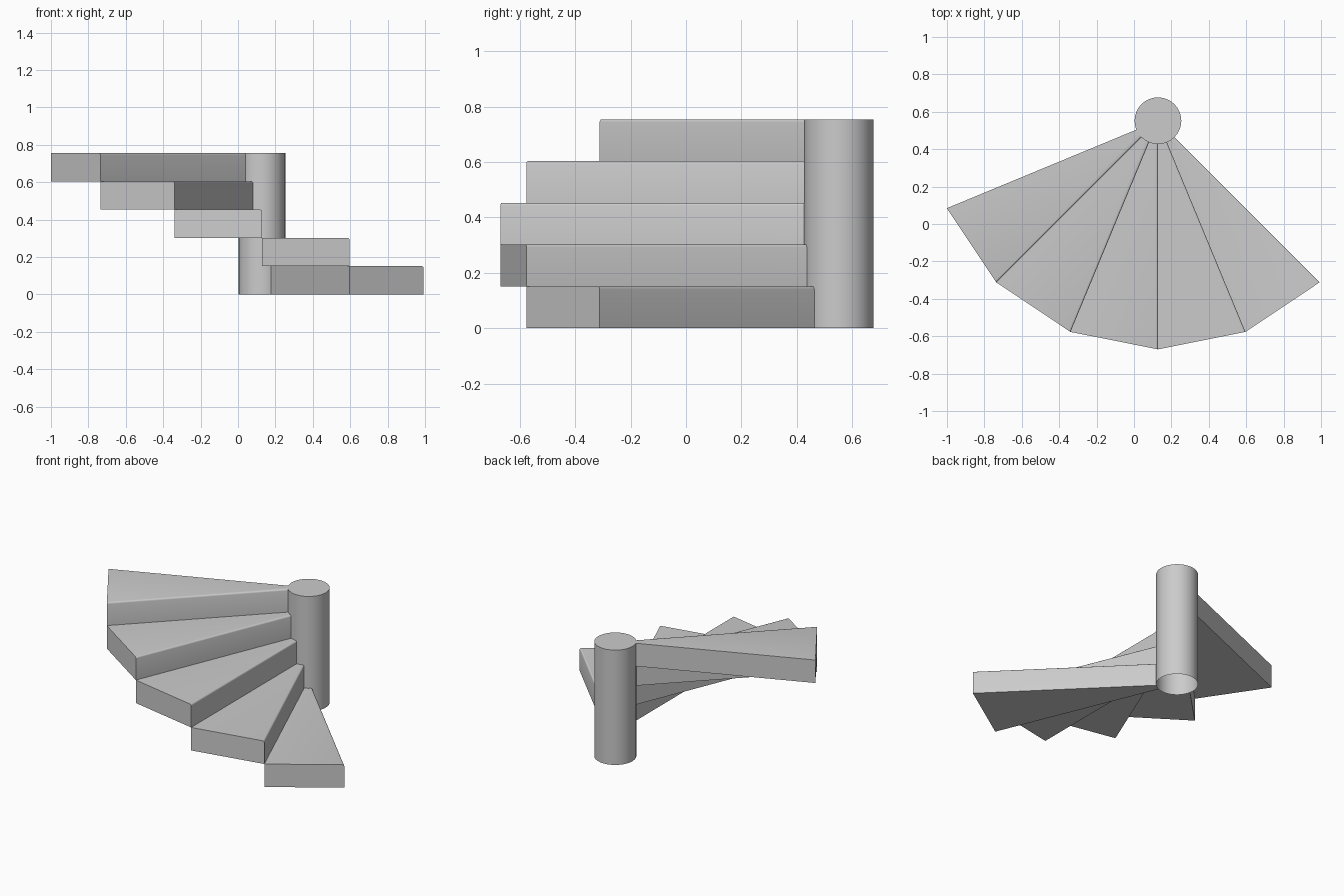
import bpy, bmesh
from math import radians, cos, sin, pi

if "Cube" in bpy.data.objects:
    bpy.data.objects.remove(bpy.data.objects["Cube"])

CX, CY = 0.128, 0.552        # column axis
R_IN, R_OUT = 0.125, 1.222   # column radius, tread reach
STEPS, RISE, SWEEP = 5, 0.151, 22.5
SIDES = 32


def finish(bm, name):
    bmesh.ops.recalc_face_normals(bm, faces=bm.faces)
    me = bpy.data.meshes.new(name)
    bm.to_mesh(me)
    bm.free()
    ob = bpy.data.objects.new(name, me)
    bpy.context.collection.objects.link(ob)
    bpy.context.view_layer.objects.active = ob
    ob.select_set(True)
    bpy.ops.object.shade_smooth_by_angle(angle=radians(35))
    ob.select_set(False)
    return ob


def polar(r, deg):
    a = radians(deg)
    return CX + r * cos(a), CY + r * sin(a)


# central column: capped on top, open underneath
bm = bmesh.new()
rings = [[bm.verts.new((*polar(R_IN, 360 * i / SIDES), z)) for i in range(SIDES)]
         for z in (0, STEPS * RISE)]
for i in range(SIDES):
    j = (i + 1) % SIDES
    bm.faces.new((rings[0][i], rings[0][j], rings[1][j], rings[1][i]))
bm.faces.new(rings[1])
finish(bm, "column")

# wedge steps climbing clockwise, with a softly rounded nosing
for s in range(STEPS):
    a = -45 - SWEEP * s
    outline = [polar(R_IN, a), polar(R_OUT, a), polar(R_OUT, a - SWEEP),
               polar(R_IN, a - SWEEP), polar(R_IN, a - SWEEP / 2)]
    bm = bmesh.new()
    low = [bm.verts.new((x, y, s * RISE)) for x, y in outline]
    top = [bm.verts.new((x, y, (s + 1) * RISE)) for x, y in outline]
    bm.faces.new(low[::-1])
    bm.faces.new(top)
    for i in range(5):
        j = (i + 1) % 5
        bm.faces.new((low[i], low[j], top[j], top[i]))
    nosing = bm.edges.get((top[0], top[1]))
    bmesh.ops.bevel(bm, geom=[nosing], offset=0.01, segments=3,
                    profile=0.5, affect='EDGES')
    finish(bm, f"step_{s + 1}")
